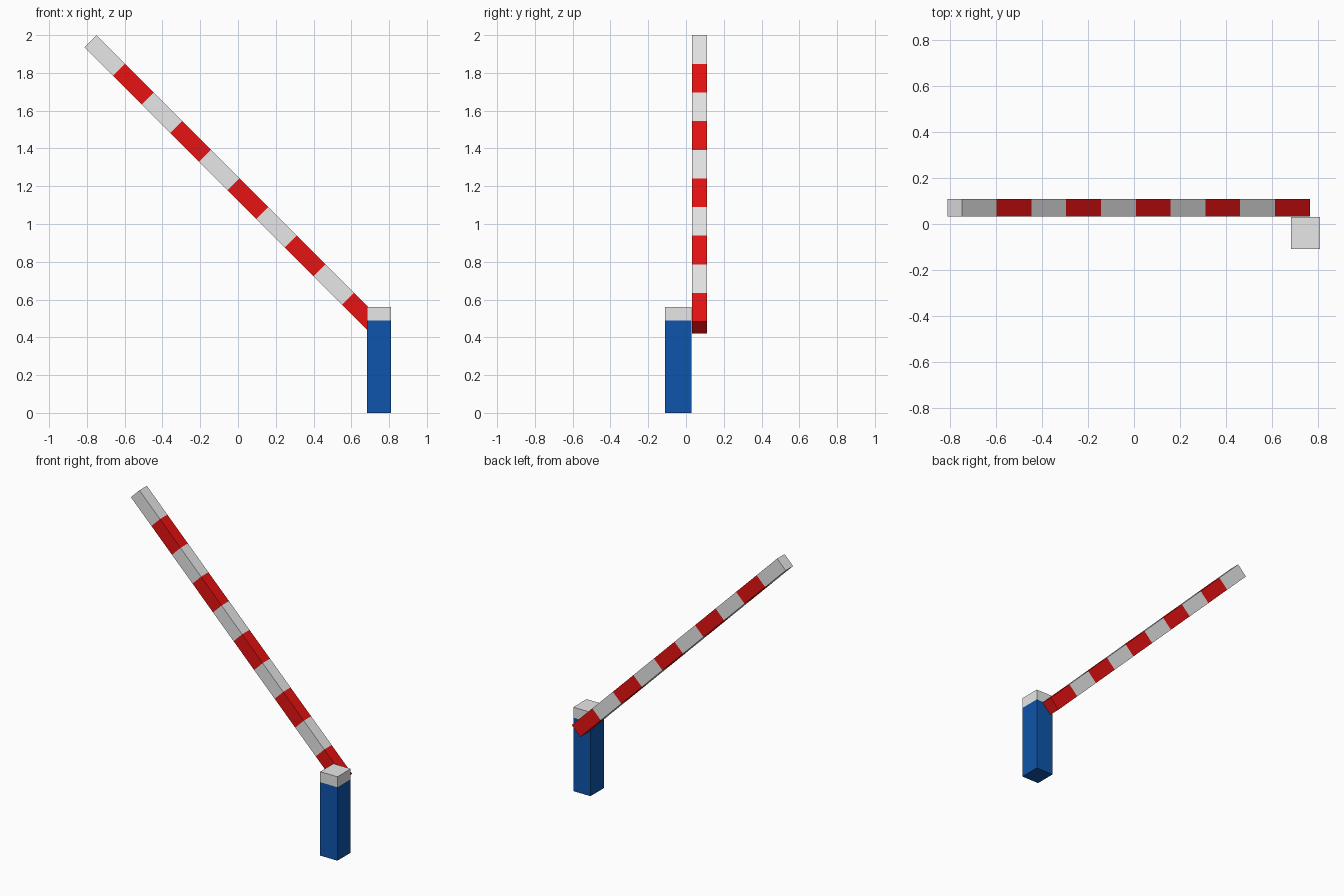
import bpy, bmesh, math
from mathutils import Matrix, Vector

if "Cube" in bpy.data.objects:
    bpy.data.objects.remove(bpy.data.objects["Cube"])


def material(name, rgb):
    m = bpy.data.materials.new(name)
    m.diffuse_color = (*rgb, 1.0)
    m.use_nodes = True
    m.node_tree.nodes["Principled BSDF"].inputs["Base Color"].default_value = m.diffuse_color
    return m


GREY = material("light grey", (0.8, 0.8, 0.8))
RED = material("signal red", (0.8, 0.006, 0.006))
BLUE = material("deep blue", (0.0045, 0.09, 0.405))


def striped_box(name, size, matrix, cuts, axis, mats, pick):
    """Box cut at the given positions along one axis; pick(pos) gives the material slot."""
    bm = bmesh.new()
    bmesh.ops.create_cube(bm, size=1.0, matrix=Matrix.Diagonal((*size, 1.0)))
    normal = Vector((0, 0, 0))
    normal[axis] = 1.0
    for c in cuts:
        bmesh.ops.bisect_plane(bm, geom=bm.verts[:] + bm.edges[:] + bm.faces[:],
                               plane_co=normal * c, plane_no=normal)
    for f in bm.faces:
        f.material_index = pick(f.calc_center_median()[axis])
    bm.transform(matrix)
    mesh = bpy.data.meshes.new(name)
    bm.to_mesh(mesh)
    bm.free()
    for m in mats:
        mesh.materials.append(m)
    ob = bpy.data.objects.new(name, mesh)
    bpy.context.collection.objects.link(ob)
    return ob


# Post: blue housing with a grey band and top
POST_H, BAND_Z = 0.56, 0.49
band = BAND_Z - POST_H / 2
striped_box("barrier_post", (0.127, 0.14, POST_H),
            Matrix.Translation((0.7475, -0.04, POST_H / 2)),
            [band], 2, [BLUE, GREY], lambda z: int(z > band))

# Raised arm: ten alternating stripes, tilted 45 degrees, red at the pivot end
LENGTH, STRIPES = 2.144, 10
step = LENGTH / STRIPES


def stripe(x):
    i = min(STRIPES - 1, max(0, math.floor((x + LENGTH / 2) / step)))
    return i % 2


striped_box("barrier_arm", (LENGTH, 0.078, 0.089),
            Matrix.Translation((-0.0235, 0.071, 1.21)) @ Matrix.Rotation(math.radians(45), 4, 'Y'),
            [-LENGTH / 2 + step * i for i in range(1, STRIPES)], 0, [GREY, RED], stripe)
